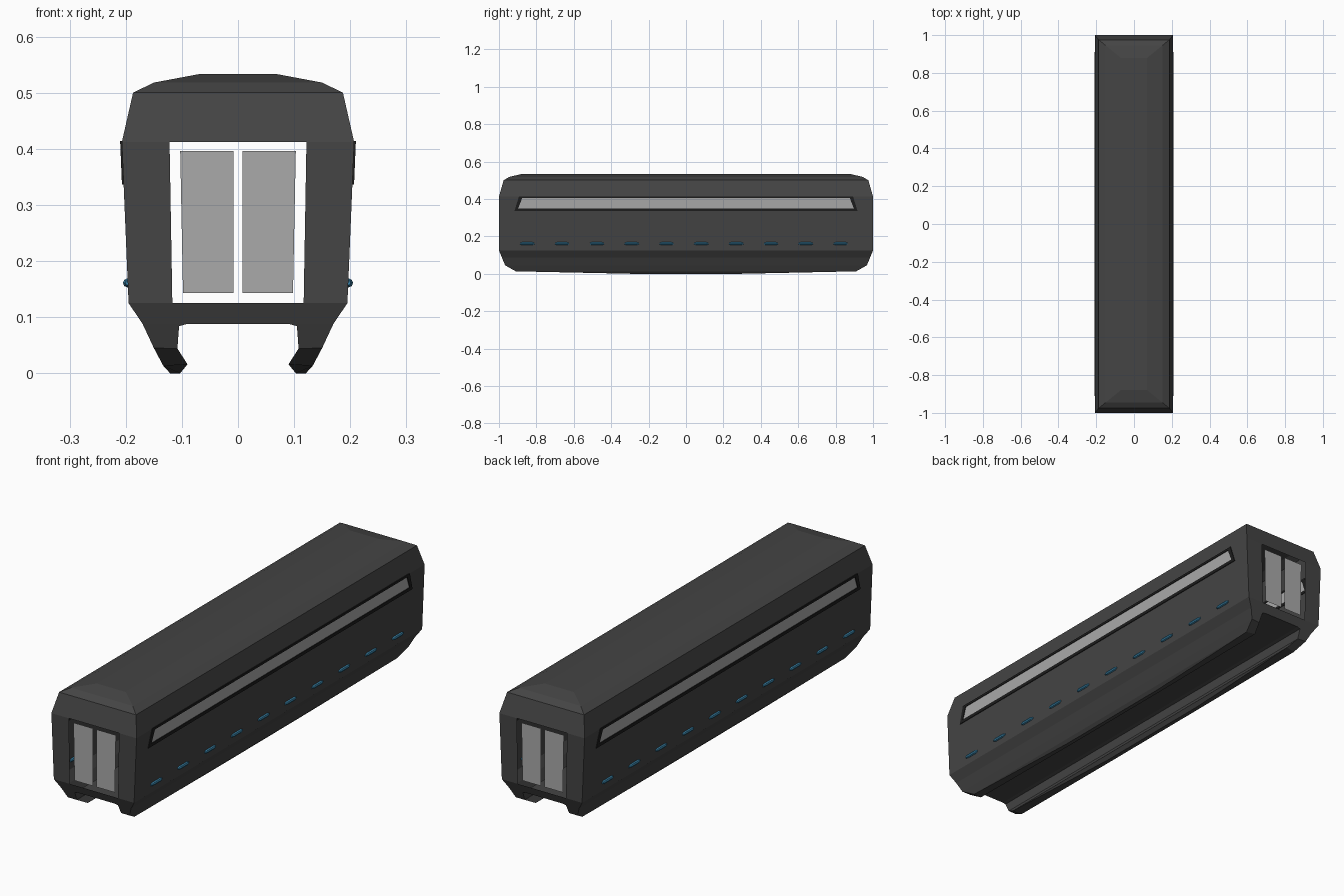
import bpy, bmesh, math
from mathutils import Matrix

if "Cube" in bpy.data.objects:
    bpy.data.objects.remove(bpy.data.objects["Cube"])


def material(name, rgb, alpha=1.0):
    m = bpy.data.materials.new(name)
    m.diffuse_color = (*rgb, alpha)
    m.use_nodes = True
    m.node_tree.nodes["Principled BSDF"].inputs["Base Color"].default_value = m.diffuse_color
    return m


BODY = material("charcoal body", (0.058, 0.058, 0.058))
TRIM = material("black trim", (0.012, 0.012, 0.012))
GLASS = material("grey glass", (0.4, 0.4, 0.4), 0.7)
BLUE = material("blue light", (0.04, 0.22, 0.38))


def finish(name, bm, mat, recalc=True):
    bmesh.ops.remove_doubles(bm, verts=bm.verts, dist=1e-5)
    if recalc:
        bmesh.ops.recalc_face_normals(bm, faces=bm.faces)
    me = bpy.data.meshes.new(name)
    bm.to_mesh(me)
    bm.free()
    me.materials.append(mat)
    ob = bpy.data.objects.new(name, me)
    bpy.context.collection.objects.link(ob)
    return ob


def face(bm, pts):
    return bm.faces.new([bm.verts.new(p) for p in pts])


# Half cross-section (x, z): outer skin from roof to skid, then skid inside to floor
OUT = [(.07, .533), (.15, .518), (.187, .5), (.207, .412), (.195, .125),
       (.17, .088), (.15, .045), (.133, .013), (.121, 0)]
INN = [(.103, 0), (.09, .016), (.108, .044), (.105, .084), (.09, .088)]
# How far the car reaches along y at each height
REACH = [(0, .3), (.013, .91), (.045, .967), (.125, 1), (.412, 1),
         (.5, .975), (.518, .945), (.533, .88)]


def reach(z):
    for (z0, y0), (z1, y1) in zip(REACH, REACH[1:]):
        if z <= z1:
            return y0 + (y1 - y0) * (z - z0) / (z1 - z0)
    return REACH[-1][1]


def wall_x(z):
    return .195 + .012 * (z - .125) / .287


# Window outlines (y, z)
HOLE = [(-.897, .35), (.897, .35), (.876, .404), (-.876, .404)]
RIM = [(-.917, .336), (.917, .336), (.893, .414), (-.893, .414)]

# Body shell
bm = bmesh.new()
chain = OUT + INN
for s in (-1, 1):
    for i, ((xa, za), (xb, zb)) in enumerate(zip(chain, chain[1:])):
        ya, yb = reach(za), reach(zb)
        quad = [(s*xb, -yb, zb), (s*xb, yb, zb), (s*xa, ya, za), (s*xa, -ya, za)]
        if i == 3:  # side wall, left open for the window
            hole = [(s * wall_x(z), y, z) for y, z in HOLE]
            for k in range(4):
                n = (k + 1) % 4
                face(bm, [quad[k], quad[n], hole[n], hole[k]])
        else:
            face(bm, quad)
for x, z in (OUT[0], INN[-1]):  # roof top and channel ceiling
    y = reach(z)
    face(bm, [(-x, -y, z), (x, -y, z), (x, y, z), (-x, y, z)])
for e in (-1, 1):
    def p(pt, s=1):
        return (s * pt[0], e * reach(pt[1]), pt[1])
    for i in range(3):  # sloped end rows above the door
        a, b = OUT[i], OUT[i + 1]
        row = [p(a), p(b), p(b, -1), p(a, -1)]
        if i == 2:
            row[2:2] = [p((.122, .412)), p((-.122, .412))]
        face(bm, row)
    # sill below the door
    face(bm, [p(OUT[4]), p(OUT[5]), p(INN[4]), p(INN[4], -1), p(OUT[5], -1),
              p(OUT[4], -1), p((-.117, .125)), p((.117, .125))])
    for s in (-1, 1):  # door pillars and skid ends
        for poly in ([OUT[3], OUT[4], (.117, .125), (.122, .412)],
                     [OUT[5], OUT[6], INN[2], INN[3], INN[4]],
                     [OUT[6], OUT[7], INN[1], INN[2]],
                     [OUT[7], OUT[8], INN[0], INN[1]]):
            face(bm, [p(q, s) for q in poly])
finish("body_shell", bm, BODY)

for s, side in ((-1, "left"), (1, "right")):
    # Window frame: raised rim around the opening
    bm = bmesh.new()
    rings = [[(s * (wall_x(z) + d), y, z) for y, z in loop]
             for loop, d in ((RIM, -.002), (RIM, .003), (HOLE, .003), (HOLE, -.002))]
    for r in range(4):
        a, b = rings[r], rings[(r + 1) % 4]
        for k in range(4):
            n = (k + 1) % 4
            face(bm, [a[k], a[n], b[n], b[k]])
    finish(side + "_window_frame", bm, TRIM)

    # Window glass
    bm = bmesh.new()
    face(bm, [(s * wall_x(z), y, z) for y, z in HOLE[::s]])
    finish(side + "_window_glass", bm, GLASS, False)

    # Row of small side lights with tapered ends
    bm = bmesh.new()
    for i in range(10):
        y0 = -.849 + i * .1862
        for length, r1, r2, off in ((.052, .008, .008, 0), (.012, .008, .004, .032),
                                    (.012, .004, .008, -.032)):
            mat = (Matrix.Translation((s * .197, y0 + off, .161))
                   @ Matrix.Rotation(-math.pi / 2, 4, 'X'))
            bmesh.ops.create_cone(bm, cap_ends=True, segments=8, radius1=r1,
                                  radius2=r2, depth=length, matrix=mat)
    finish(side + "_side_lights", bm, BLUE)

# Glass door leaves at both ends
for e, end in ((-1, "front"), (1, "back")):
    bm = bmesh.new()
    for s in (-1, 1):
        pts = [(s * x, e * .995, z) for x, z in
               ((.008, .143), (.098, .143), (.103, .396), (.008, .396))]
        face(bm, pts if s * e < 0 else pts[::-1])
    for f in bm.faces:
        f.normal_update()
        if f.normal.y * e < 0:
            f.normal_flip()
    finish(end + "_door_glass", bm, GLASS, False)
